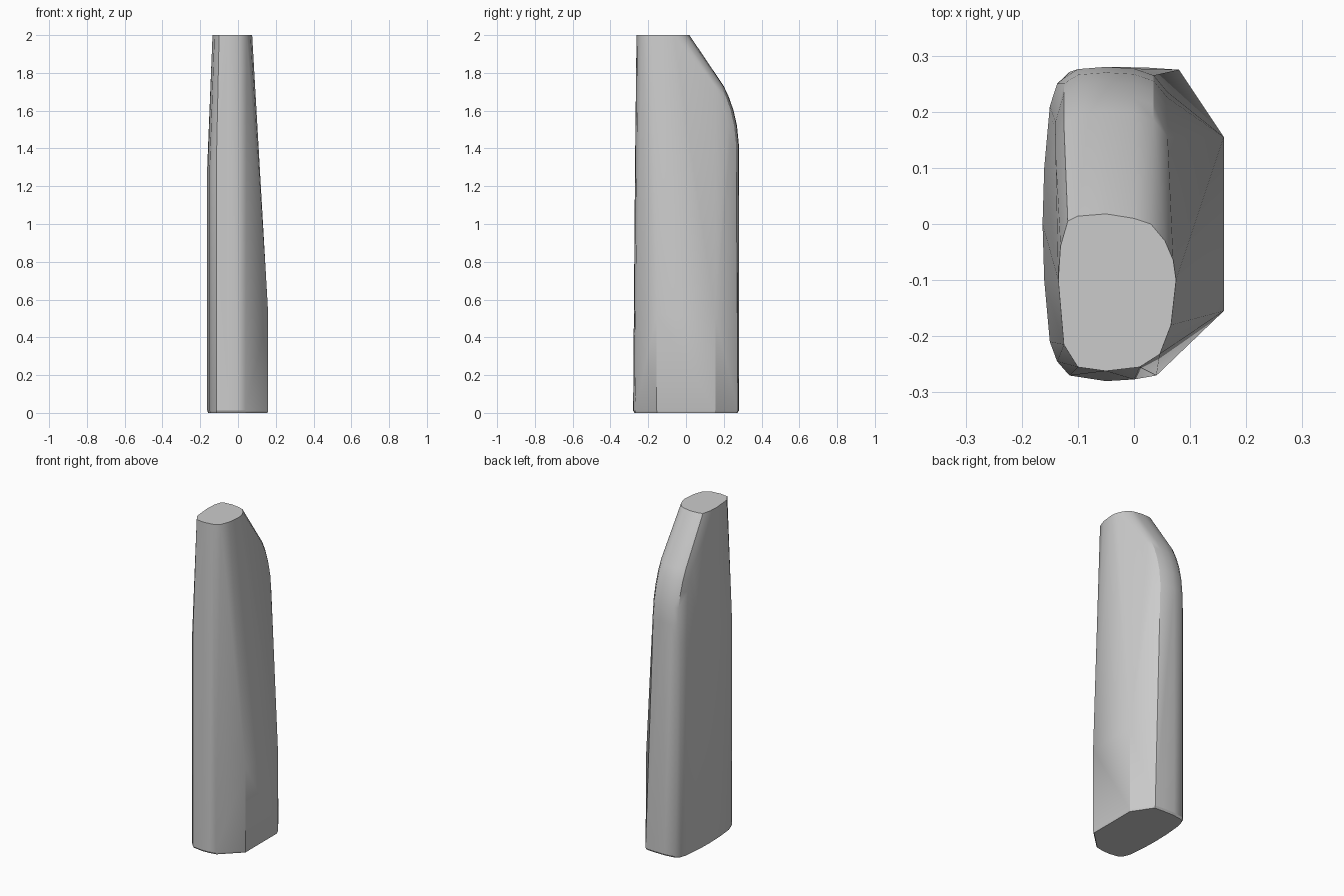
import bpy, bmesh, math

cube = bpy.data.objects.get("Cube")
if cube:
    bpy.data.objects.remove(cube, do_unlink=True)

grey = bpy.data.materials.new("light_grey")
grey.use_nodes = True
colour = (0.6, 0.6, 0.6, 1)
grey.diffuse_color = colour
grey.node_tree.nodes["Principled BSDF"].inputs["Base Color"].default_value = colour

bm = bmesh.new()


def ring(points, z, scale=1.0):
    for x, y in points:
        bm.verts.new((x * scale, y * scale, z))


# Bottom outline: bulged left flank, rounded ends, chamfered wide flank
flank = [(-0.115, -0.27), (-0.137, -0.245), (-0.15, -0.21), (-0.16, -0.1), (-0.163, 0),
         (-0.16, 0.1), (-0.15, 0.21), (-0.137, 0.25), (-0.115, 0.271)]
ends = [(-0.05, 0.28), (0.02, 0.279), (0.08, 0.275), (0.04, -0.27), (0, -0.277), (-0.05, -0.28)]
wide = [(0.16, 0.155), (0.16, -0.155)]
ring(flank + ends + wide, 0, 0.975)
ring(flank + ends + wide, 0.012)

# Wide flank is upright to here, then leans inward; the other flank runs higher
ring(wide, 0.52)
ring(flank, 1.3)

# Rounded shoulder at the back, bending into the slanted upper face
shoulder = [(-0.14, -0.07), (-0.125, -0.02), (-0.1, -0.004), (-0.05, 0),
            (0, -0.003), (0.035, -0.015), (0.06, -0.045)]
for z, back in [(1.42, 0.28), (1.52, 0.27), (1.6, 0.252), (1.67, 0.228), (1.73, 0.2)]:
    ring([(x, back + dy) for x, dy in shoulder], z)

# Rounded flat top
top = [(0.075, -0.1), (0.066, -0.18), (0.046, -0.232), (0.01, -0.255), (-0.05, -0.262),
       (-0.1, -0.255), (-0.125, -0.215), (-0.135, -0.1), (-0.131, -0.04), (-0.118, 0.005),
       (-0.1, 0.014), (-0.05, 0.018), (0, 0.01), (0.03, 0), (0.055, -0.03), (0.07, -0.065)]
ring(top, 2)

# Wrap one convex skin around the outlines
hull = bmesh.ops.convex_hull(bm, input=bm.verts)
loose = set(hull["geom_interior"]) | set(hull["geom_unused"])
bmesh.ops.delete(bm, geom=[v for v in loose if isinstance(v, bmesh.types.BMVert)], context="VERTS")
bmesh.ops.dissolve_limit(bm, angle_limit=math.radians(1), verts=bm.verts, edges=bm.edges)
bmesh.ops.recalc_face_normals(bm, faces=bm.faces)

mesh = bpy.data.meshes.new("tapered_block")
bm.to_mesh(mesh)
bm.free()
mesh.materials.append(grey)
block = bpy.data.objects.new("tapered_block", mesh)
bpy.context.collection.objects.link(block)
bpy.context.view_layer.objects.active = block
block.select_set(True)
bpy.ops.object.shade_smooth_by_angle(angle=math.radians(30))
